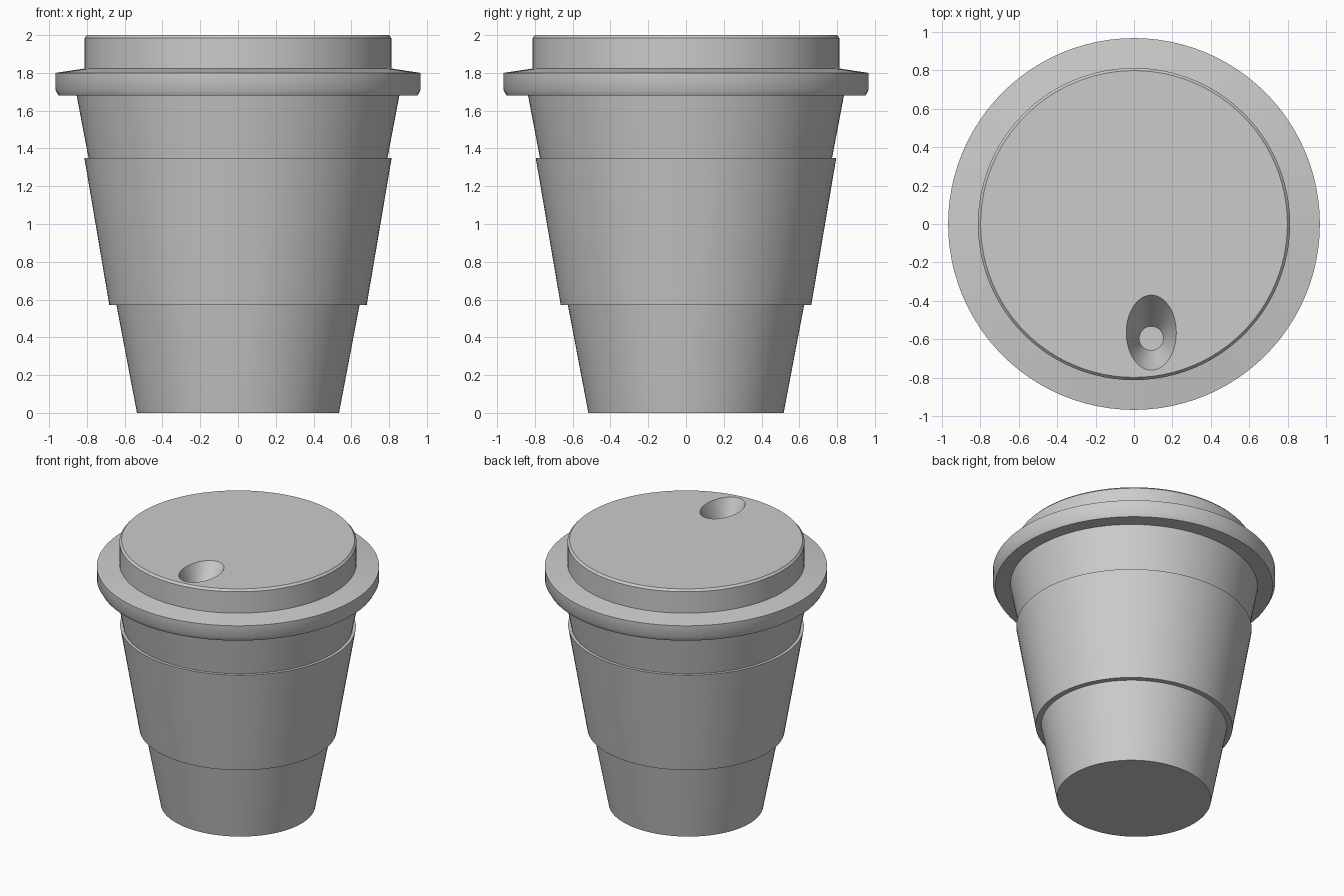
import bpy, bmesh
from math import cos, sin, pi, radians

SEGMENTS = 96

cube = bpy.data.objects.get("Cube")
if cube:
    bpy.data.objects.remove(cube, do_unlink=True)

grey = bpy.data.materials.new("light grey")
grey.use_nodes = True
grey.diffuse_color = (0.6, 0.6, 0.6, 1)
grey.node_tree.nodes["Principled BSDF"].inputs["Base Color"].default_value = (0.6, 0.6, 0.6, 1)


def loft(name, rings, loop=False):
    """Join elliptical rings (cx, cy, rx, ry, z); cap the ends or close into a tube."""
    bm = bmesh.new()
    verts = []
    for cx, cy, rx, ry, z in rings:
        angles = [2 * pi * i / SEGMENTS for i in range(SEGMENTS)]
        verts.append([bm.verts.new((cx + rx * cos(a), cy + ry * sin(a), z)) for a in angles])
    pairs = list(zip(verts, verts[1:]))
    if loop:
        pairs.append((verts[-1], verts[0]))
    else:
        bm.faces.new(verts[0][::-1])
        bm.faces.new(verts[-1])
    for low, high in pairs:
        for i in range(SEGMENTS):
            j = (i + 1) % SEGMENTS
            bm.faces.new((low[i], low[j], high[j], high[i]))
    bmesh.ops.recalc_face_normals(bm, faces=bm.faces)
    mesh = bpy.data.meshes.new(name)
    bm.to_mesh(mesh)
    bm.free()
    mesh.materials.append(grey)
    obj = bpy.data.objects.new(name, mesh)
    bpy.context.collection.objects.link(obj)
    return obj


def smooth(obj):
    bpy.ops.object.select_all(action="DESELECT")
    obj.select_set(True)
    bpy.context.view_layer.objects.active = obj
    bpy.ops.object.shade_smooth_by_angle(angle=radians(30))


def cup_ring(z, extra=0):
    """Ring on the tapered, slightly oval cup wall, pushed out by extra."""
    r = 0.517 + 0.19 * z + extra
    return (0, 0, r + 0.018, r, z)


# Tapered cup
cup = loft("cup", [cup_ring(0), cup_ring(1.7)])

# Sleeve wrapped around the cup
sleeve = loft("sleeve", [cup_ring(0.57), cup_ring(0.57, 0.038),
                         cup_ring(1.35, 0.022), cup_ring(1.35)], loop=True)

# Lid with a wide rim and a raised top
lid_profile = [(0.95, 1.68), (0.967, 1.71), (0.967, 1.8),
               (0.812, 1.823), (0.812, 1.985), (0.798, 2.0)]
lid = loft("lid", [(0, 0, r, r, z) for r, z in lid_profile])

# Oval drinking hole narrowing to a small round floor
cutter = loft("drinking_hole_cutter", [(0.09, -0.595, 0.063, 0.063, 1.8),
                                       (0.09, -0.565, 0.13, 0.195, 2.0),
                                       (0.09, -0.565, 0.13, 0.195, 2.05)])
smooth(cutter)
smooth(lid)
cut = lid.modifiers.new("drinking_hole", "BOOLEAN")
cut.operation = "DIFFERENCE"
cut.solver = "EXACT"
cut.object = cutter
bpy.context.view_layer.objects.active = lid
bpy.ops.object.modifier_apply(modifier=cut.name)
bpy.data.objects.remove(cutter, do_unlink=True)

for part in (cup, sleeve, lid):
    smooth(part)
